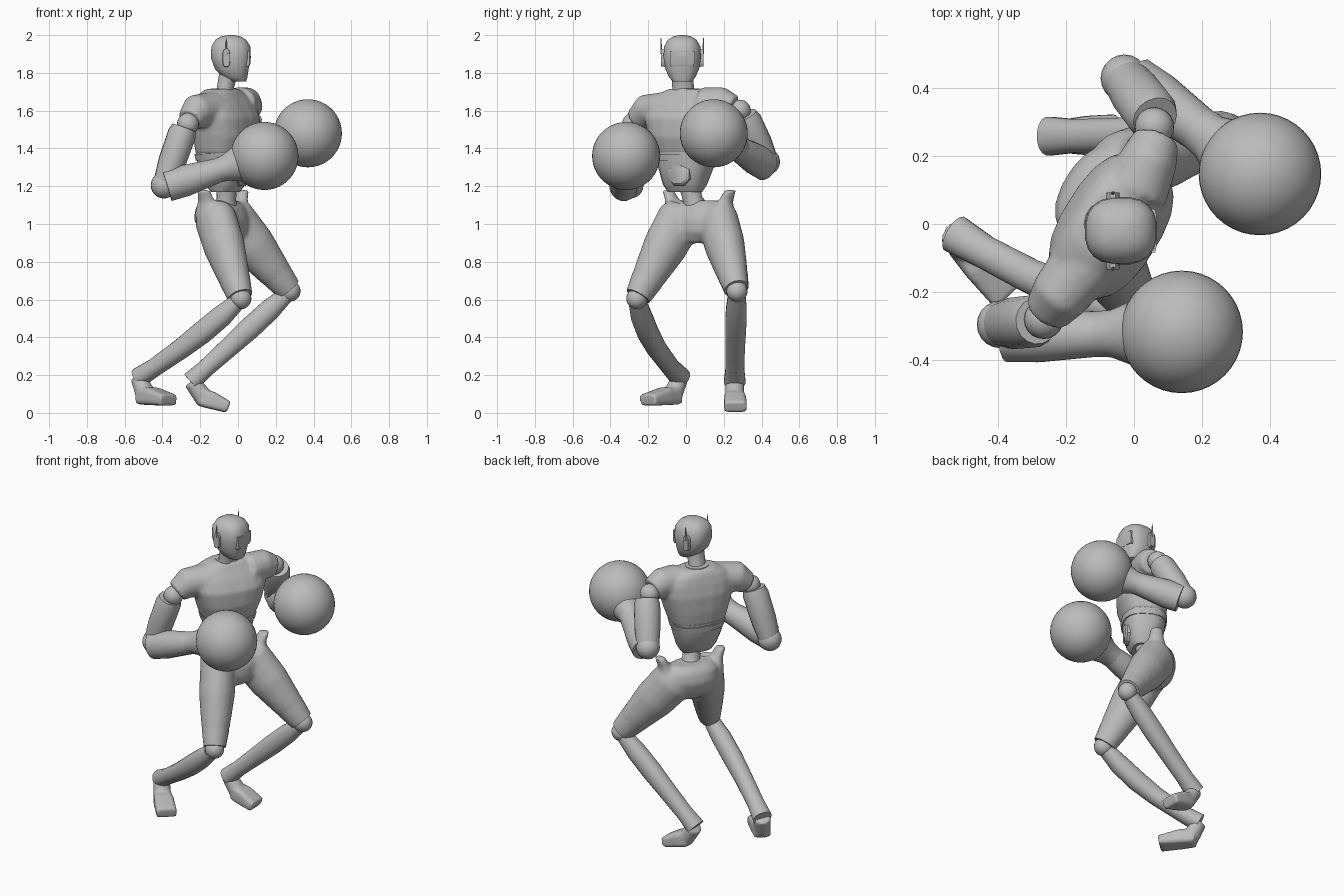
import bpy, bmesh, math
from mathutils import Vector

if "Cube" in bpy.data.objects:
    bpy.data.objects.remove(bpy.data.objects["Cube"])

GREY = (0.5, 0.5, 0.5, 1)
mat = bpy.data.materials.new("plain grey")
mat.use_nodes = True
mat.diffuse_color = GREY
mat.node_tree.nodes["Principled BSDF"].inputs["Base Color"].default_value = GREY

YAW = math.radians(-32)
FWD = Vector((math.cos(YAW), math.sin(YAW), 0))   # direction the body faces
SIDE = Vector((-FWD.y, FWD.x, 0))                 # towards the figure's left arm
UP = Vector((0, 0, 1))
CHEST = Vector((-0.075, 0, 0))
HIPS = Vector((-0.08, 0.07, 0))


def loft(bm, rings, axes=None, n=16, power=2.0):
    """Skin (centre, half width, half height) rings along a path."""
    pts = [Vector(r[0]) for r in rings]
    ref = UP if abs((pts[-1] - pts[0]).normalized().z) < 0.95 else SIDE
    loops = []
    for i, (c, a, b) in enumerate(rings):
        if axes:
            u, v = axes
        else:
            t = (pts[min(i + 1, len(pts) - 1)] - pts[max(i - 1, 0)]).normalized()
            u = t.cross(ref).normalized()
            v = u.cross(t)
        loop = []
        for k in range(n):
            w = 2 * math.pi * (k + 0.5) / n
            co, si = math.cos(w), math.sin(w)
            x = math.copysign(abs(co) ** (2 / power), co) * a
            y = math.copysign(abs(si) ** (2 / power), si) * b
            loop.append(bm.verts.new(pts[i] + u * x + v * y))
        loops.append(loop)
    for p, q in zip(loops, loops[1:]):
        for k in range(n):
            bm.faces.new((p[k], p[(k + 1) % n], q[(k + 1) % n], q[k]))
    bm.faces.new(loops[0])
    bm.faces.new(loops[-1])


def finish(name, bm, angle=42, blend=0):
    bmesh.ops.recalc_face_normals(bm, faces=bm.faces)
    me = bpy.data.meshes.new(name)
    bm.to_mesh(me)
    bm.free()
    ob = bpy.data.objects.new(name, me)
    bpy.context.collection.objects.link(ob)
    me.materials.append(mat)
    bpy.ops.object.select_all(action="DESELECT")
    ob.select_set(True)
    bpy.context.view_layer.objects.active = ob
    if blend:   # fuse overlapping volumes into one soft skin
        rm = ob.modifiers.new("fuse", "REMESH")
        rm.mode, rm.voxel_size, rm.use_smooth_shade = "VOXEL", 0.011, True
        sm = ob.modifiers.new("soften", "SMOOTH")
        sm.factor, sm.iterations = 0.5, blend
    else:
        bpy.ops.object.shade_smooth_by_angle(angle=math.radians(angle))
    return ob


def part(name, rings, **kw):
    bm = bmesh.new()
    loft(bm, rings, **kw)
    return finish(name, bm)


def ball(name, centre, r, seg=20):
    bm = bmesh.new()
    bmesh.ops.create_uvsphere(bm, u_segments=seg, v_segments=seg // 2 + 2, radius=r)
    bmesh.ops.translate(bm, vec=Vector(centre), verts=bm.verts)
    return finish(name, bm, 60)


def stack(base, rows):
    """Horizontal rings: (height, forward shift, half width, half depth)."""
    return [(base + FWD * s + UP * z, a, b) for z, s, a, b in rows]


BODY = (SIDE, FWD)

# Chest with shoulder caps
bm = bmesh.new()
loft(bm, stack(CHEST, [(1.37, 0, .165, .125), (1.46, .01, .195, .145), (1.56, .01, .225, .145),
                       (1.63, 0, .225, .12), (1.68, -.01, .18, .095), (1.715, -.01, .1, .075)]),
     axes=BODY, n=20, power=2.6)
loft(bm, [((-.14, -.11, 1.61), .1, .09), ((-.22, -.21, 1.595), .087, .092), ((-.255, -.26, 1.55), .07, .065)])
loft(bm, [((0, .09, 1.635), .1, .09), ((.045, .19, 1.635), .085, .09), ((.066, .25, 1.61), .07, .072)])
finish("chest", bm, blend=6)

# Collar, lower ribs, belly plate, waist
part("collar", stack(CHEST, [(1.68, .0, .085, .085), (1.718, -.005, .07, .065)]), axes=BODY)
part("lower_ribs", stack(CHEST, [(1.17, .01, .095, .06), (1.21, .01, .118, .09), (1.3, .0, .145, .12),
                                 (1.385, 0, .165, .128)]), axes=BODY, n=20, power=2.6)
part("rib_band", stack(CHEST, [(1.335, 0, .157, .13), (1.37, 0, .168, .134)]), axes=BODY, n=20, power=2.6)
plate = CHEST + UP * 1.262 + SIDE * .02
part("belly_plate", [(plate + FWD * .05, .075, .07), (plate + FWD * .108, .07, .065),
                     (plate + FWD * .12, .055, .052)], n=8)
part("waist", [((-.06, .02, 1.2), .055, .055), ((-.062, .035, 1.13), .052, .052), ((-.075, .06, 1.06), .08, .08)])

# Neck and head
HEAD_AXES = (Vector((1, 0, 0)), Vector((0, 1, 0)))
part("neck", [((-.08, -.01, 1.67), .062, .068), ((-.068, -.015, 1.715), .046, .058), ((-.05, -.02, 1.8), .05, .06)],
     axes=HEAD_AXES)
head_rows = [(1.755, .002, .042, .05), (1.775, -.015, .065, .07), (1.82, -.033, .09, .09),
             (1.88, -.038, .107, .1), (1.94, -.038, .104, .097), (1.975, -.038, .083, .077),
             (1.993, -.038, .052, .048), (2.0, -.038, .015, .015)]
part("head", [((x, -.02, z), a, b) for z, x, a, b in head_rows], axes=HEAD_AXES, n=20, power=2.5)
part("visor", [((.046, -.02, 1.835), .015, .064), ((.05, -.02, 1.85), .016, .066), ((.051, -.02, 1.915), .016, .066)],
     axes=HEAD_AXES, n=8, power=5)
for side, name in ((1, "left"), (-1, "right")):
    y = -.02 + side * .1
    part(name + "_ear", [((-.062, y - side * .02, 1.88), .022, .05), ((-.062, y + side * .013, 1.88), .019, .047)],
         n=12, power=3)
    part(name + "_antenna", [((-.062, y + side * .01, 1.9), .007, .007), ((-.062, y + side * .013, 1.985), .002, .002)], n=6)

# Arms: joint, upper arm, elbow, forearm with flared cuff, glove
arms = {"right": ((-.265, -.28, 1.53), (-.285, -.285, 1.51), (-.392, -.295, 1.205), (-.375, -.33, 1.2), (.14, -.317, 1.36)),
        "left": ((.06, .285, 1.6), (.062, .31, 1.575), (-.028, .428, 1.33), (.0, .42, 1.31), (.37, .147, 1.48))}
for name, data in arms.items():
    joint, top, elbow, start, glove = map(Vector, data)
    ball(name + "_shoulder_joint", joint, .058)
    part(name + "_upper_arm", [(top, .068, .066), (top.lerp(elbow, .12), .078, .076), (top.lerp(elbow, .6), .077, .074),
                               (elbow, .066, .06)], n=16)
    ball(name + "_elbow", elbow, .07)
    part(name + "_forearm", [(start, .076, .083), (start.lerp(glove, .18), .08, .085),
                             (start.lerp(glove, .56), .066, .064)], n=16)
    part(name + "_cuff", [(start.lerp(glove, .5), .067, .064), (start.lerp(glove, .6), .07, .07),
                          (start.lerp(glove, .72), .095, .095)], n=24)
    ball(name + "_glove", glove, .18, 40)

# Legs: hip, knee, shin middle, shin end, foot path
legs = {"right": ((-.12, -.03, 1.03), (.015, -.26, .605), (-.245, -.18, .382), (-.525, -.03, .187),
                  ((-.51, -.05, .09), (-.45, -.115, .088), (-.365, -.205, .068))),
        "left": ((-.03, .17, 1.02), (.275, .27, .645), (.01, .262, .4), (-.25, .258, .165),
                 ((-.2, .258, .082), (-.14, .26, .067), (-.05, .262, .03)))}

# Pelvis, hip horns and thighs fused together
bm = bmesh.new()
loft(bm, stack(HIPS, [(.9, .01, .06, .075), (.96, 0, .135, .12), (1.03, -.01, .165, .13),
                      (1.09, -.015, .16, .11), (1.125, -.02, .12, .075)]), axes=BODY, n=20, power=2.3)
for s in (-1, 1):
    horn = HIPS + SIDE * (s * .15)
    loft(bm, [(horn + UP * 1.04, .055, .08), (horn + SIDE * (s * .015) + UP * 1.12, .036, .05),
              (horn + SIDE * (s * .045) + UP * 1.18, .03, .038)], axes=BODY)
for hip, knee, *_ in legs.values():
    hip, knee = Vector(hip), Vector(knee)
    loft(bm, [(hip.lerp(knee, -.1), .085, .1), (hip, .105, .128), (hip.lerp(knee, .35), .106, .122),
              (hip.lerp(knee, .7), .086, .094), (hip.lerp(knee, .95), .064, .07)])
finish("pelvis_and_thighs", bm, blend=12)

for name, (hip, knee, mid, end, foot) in legs.items():
    hip, knee, mid, end = map(Vector, (hip, knee, mid, end))
    part(name + "_thigh_guard", [(hip.lerp(knee, .62), .084, .092), (hip.lerp(knee, .78), .08, .086),
                                 (hip.lerp(knee, .97), .066, .07)], n=14)
    ball(name + "_knee", knee, .056)
    bend = mid * 2 - (knee + end) / 2
    shin = []
    for t, a, b in ((.05, .048, .045), (.2, .056, .058), (.4, .056, .06), (.6, .052, .054),
                    (.85, .05, .048), (1, .058, .053)):
        shin.append((knee.lerp(bend, t).lerp(bend.lerp(end, t), t), a, b))
    part(name + "_shin", shin, n=16, power=2.2)
    heel, arch, toe = map(Vector, foot)
    # ankle and foot share one soft wedge
    bm = bmesh.new()
    loft(bm, [(end.lerp(heel, .1) + UP * .01, .05, .044), (heel.lerp(arch, .35), .052, .052)], n=12)
    loft(bm, [(heel, .05, .046), (arch, .058, .047), (toe, .061, .031)], n=16, power=5)
    finish(name + "_foot", bm, blend=2)
